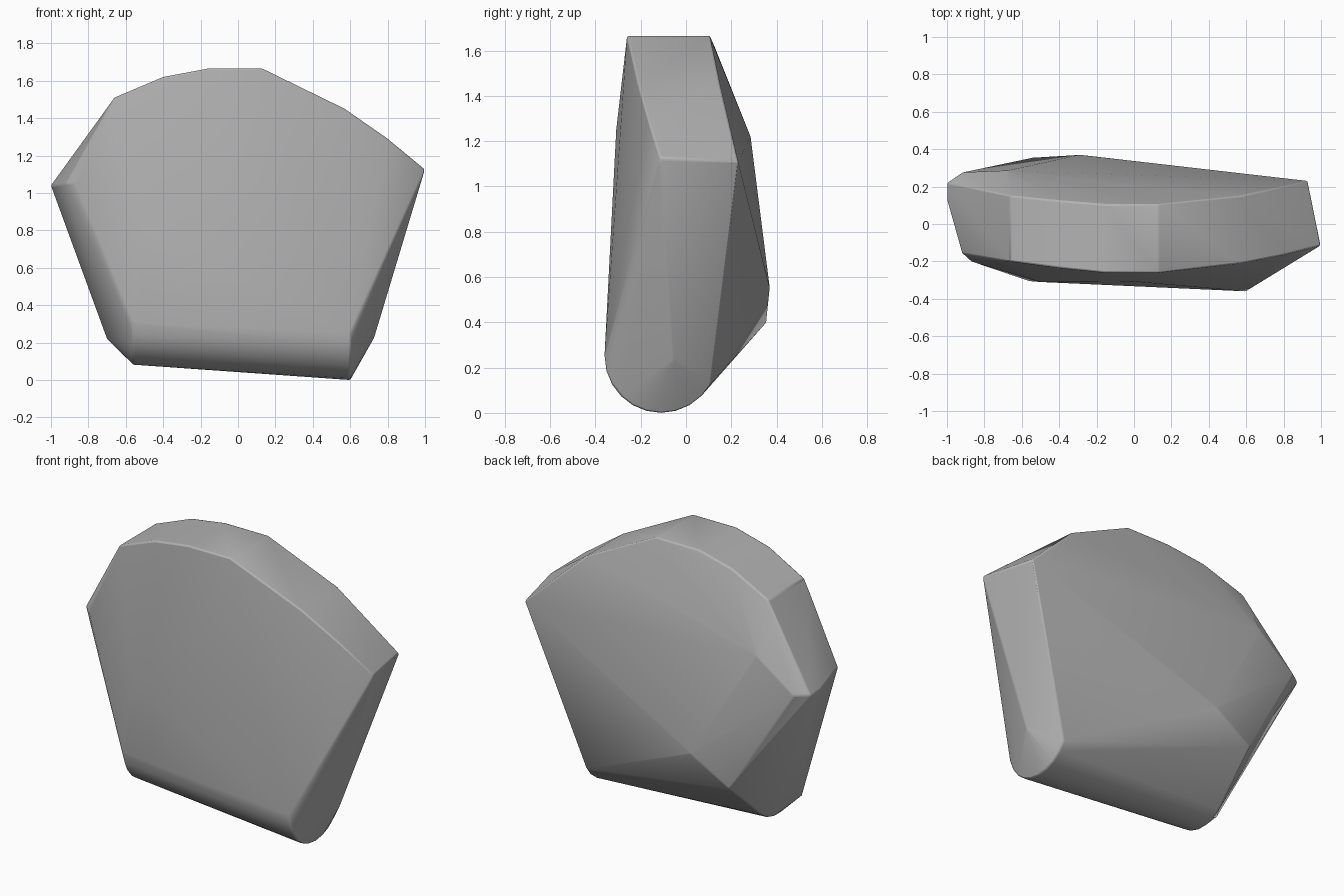
import bpy, bmesh
from math import sin, cos, radians
from mathutils import Vector

cube = bpy.data.objects.get("Cube")
if cube:
    bpy.data.objects.remove(cube, do_unlink=True)


def arc(x, y, z, r, start, end, steps):
    """Points along a circular arc in the plane at the given x."""
    angles = [radians(start + (end - start) * i / steps) for i in range(steps + 1)]
    return [(x, y + r * cos(a), z + r * sin(a)) for a in angles]


# Rounded bottom edge, one arc at each end
points = arc(0.6, -0.11, 0.25, 0.25, 180, 330, 10)
points += arc(-0.56, -0.08, 0.305, 0.225, 180, 310, 8)

# Crown: x, front y, back y, height
crown = [(-0.66, -0.2, 0.15, 1.51), (-0.4, -0.235, 0.125, 1.62),
         (-0.16, -0.26, 0.105, 1.665), (0.13, -0.26, 0.105, 1.665),
         (0.57, -0.21, 0.15, 1.45)]
for x, front, back, z in crown:
    points += [(x, front, z), (x, back, z)]

# Side corners
points += [(0.8, -0.165, 1.29), (1, -0.115, 1.125), (0.93, 0.23, 1.11), (0.73, -0.06, 0.23),
           (-1, 0.13, 1.04), (-1, 0.22, 1.04), (-0.92, 0.275, 1.04),
           (-0.92, -0.155, 1.05), (-0.87, -0.2, 1.05), (-0.7, -0.12, 0.22)]

# Gentle bulges of the front and the ridge of the back
points += [(0, -0.308, 1.25), (-0.5, -0.31, 0.78),
           (-0.68, 0.285, 1.22), (-0.29, 0.37, 0.55), (-0.54, 0.355, 0.4)]

# Stone body as the hull of its corners
bm = bmesh.new()
verts = [bm.verts.new(Vector(p)) for p in points]
hull = bmesh.ops.convex_hull(bm, input=verts)
spare = {g for g in hull["geom_interior"] + hull["geom_unused"] if isinstance(g, bmesh.types.BMVert)}
bmesh.ops.delete(bm, geom=list(spare), context="VERTS")
bmesh.ops.recalc_face_normals(bm, faces=bm.faces)
mesh = bpy.data.meshes.new("stone")
bm.to_mesh(mesh)
bm.free()
stone = bpy.data.objects.new("stone", mesh)
bpy.context.collection.objects.link(stone)

# Plain grey colour
grey = bpy.data.materials.new("stone_grey")
grey.use_nodes = True
color = (0.45, 0.45, 0.45, 1)
grey.diffuse_color = color
grey.node_tree.nodes["Principled BSDF"].inputs["Base Color"].default_value = color
mesh.materials.append(grey)

# Small bevel softens the edges
bevel = stone.modifiers.new("soft_edges", "BEVEL")
bevel.width = 0.008
bevel.segments = 2
bevel.limit_method = "ANGLE"
bevel.angle_limit = radians(25)

bpy.context.view_layer.objects.active = stone
stone.select_set(True)
bpy.ops.object.shade_smooth_by_angle(angle=radians(30))
